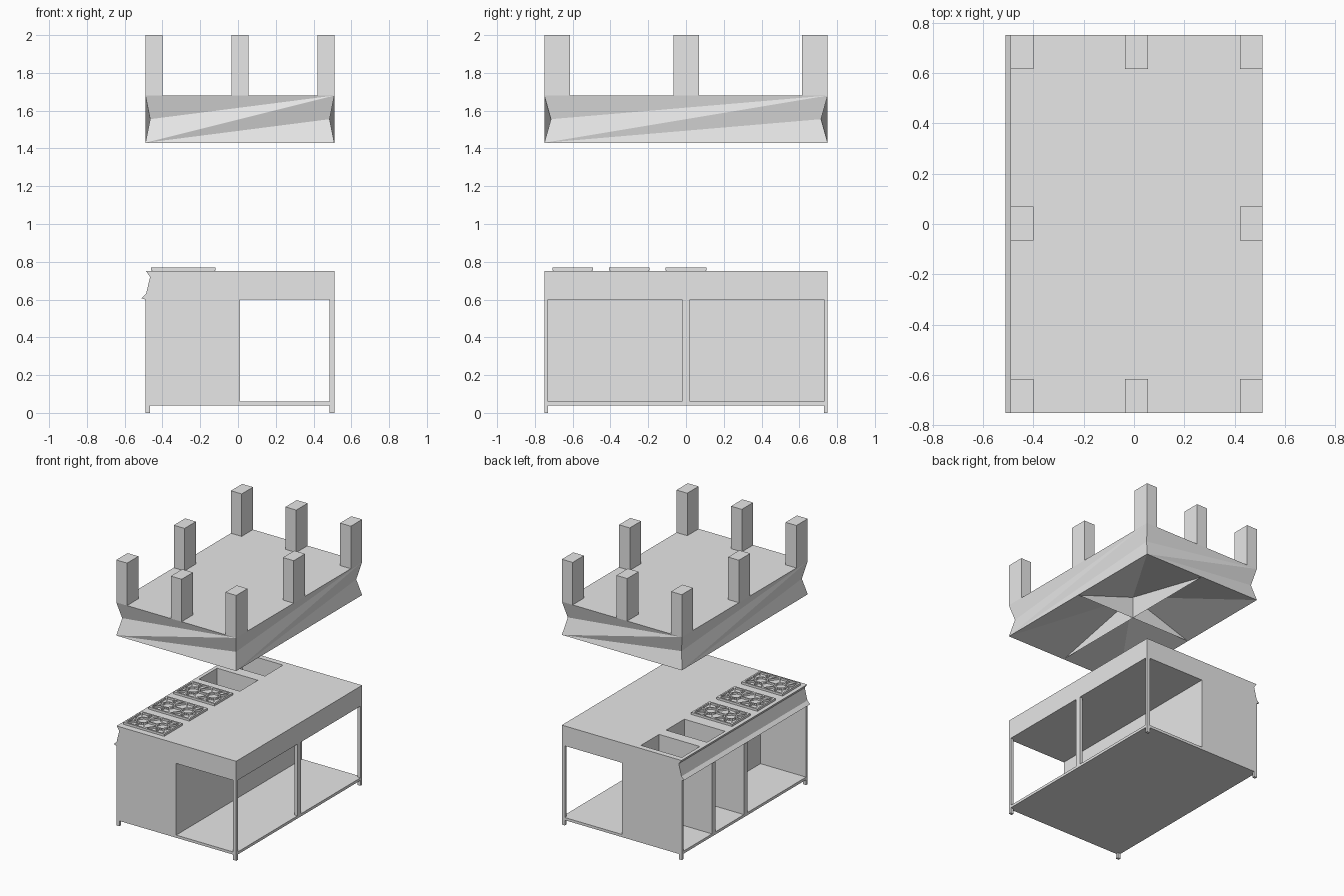
import bpy, bmesh, math
from mathutils import Vector, Matrix

cube = bpy.data.objects.get("Cube")
if cube:
    bpy.data.objects.remove(cube, do_unlink=True)

grey = bpy.data.materials.new("plain_grey")
grey.use_nodes = True
grey.diffuse_color = (0.8, 0.8, 0.8, 1)
grey.node_tree.nodes["Principled BSDF"].inputs["Base Color"].default_value = (0.8, 0.8, 0.8, 1)


def finish(name, bm):
    bmesh.ops.recalc_face_normals(bm, faces=bm.faces)
    mesh = bpy.data.meshes.new(name)
    bm.to_mesh(mesh)
    bm.free()
    mesh.materials.append(grey)
    obj = bpy.data.objects.new(name, mesh)
    bpy.context.collection.objects.link(obj)
    return obj


def add_box(bm, xs, ys, zs):
    lo, hi = Vector((xs[0], ys[0], zs[0])), Vector((xs[1], ys[1], zs[1]))
    matrix = Matrix.Translation((lo + hi) / 2) @ Matrix.Diagonal((*(hi - lo), 1))
    bmesh.ops.create_cube(bm, size=1, matrix=matrix)


def box(name, xs, ys, zs):
    bm = bmesh.new()
    add_box(bm, xs, ys, zs)
    return finish(name, bm)


def add_bar(bm, p, q, width, zs):
    # Straight bar between two points in the plane
    p, q = Vector(p), Vector(q)
    d, mid = q - p, (p + q) / 2
    matrix = (Matrix.Translation((mid.x, mid.y, sum(zs) / 2))
              @ Matrix.Rotation(math.atan2(d.y, d.x), 4, 'Z')
              @ Matrix.Diagonal((d.length, width, zs[1] - zs[0], 1)))
    bmesh.ops.create_cube(bm, size=1, matrix=matrix)


def cut(target, xs, ys, zs):
    cutter = box("cutter", xs, ys, zs)
    cutter.hide_render = True
    mod = target.modifiers.new("cut", 'BOOLEAN')
    mod.operation, mod.solver, mod.object = 'DIFFERENCE', 'EXACT', cutter
    bpy.context.view_layer.objects.active = target
    bpy.ops.object.modifier_apply(modifier=mod.name)
    bpy.data.objects.remove(cutter, do_unlink=True)


LEFT, RIGHT, BACK = -0.49, 0.51, 0.75
MID = (LEFT + RIGHT) / 2

# Cabinet: side profile with the control fascia, extruded along its length
profile = [(RIGHT, 0.04), (RIGHT, 0.75), (-0.487, 0.75), (-0.465, 0.72),
           (-0.487, 0.63), (-0.51, 0.607), (LEFT, 0.60), (LEFT, 0.04)]
bm = bmesh.new()
face = bm.faces.new([bm.verts.new((x, -BACK, z)) for x, z in profile])
ext = bmesh.ops.extrude_face_region(bm, geom=[face])
moved = [v for v in ext["geom"] if isinstance(v, bmesh.types.BMVert)]
bmesh.ops.translate(bm, verts=moved, vec=(0, 2 * BACK, 0))
cabinet = finish("cabinet", bm)

# Open bay, its side openings, and the cupboards under the fascia
opening = (0.06, 0.60)
cut(cabinet, (MID, 0.485), (-1, 1), opening)
for ys in ((-0.73, -0.02), (0.02, 0.73)):
    cut(cabinet, (0.3, 1), ys, opening)
for ys in ((-0.73, -0.03), (0.01, 0.35), (0.39, 0.73)):
    cut(cabinet, (-1, -0.11), ys, opening)

# Sink basins
for y in (0.3, 0.6):
    cut(cabinet, (-0.46, -0.12), (y - 0.108, y + 0.108), (0.61, 0.9))

# Feet
for side, x in (("left", RIGHT - 0.025), ("right", LEFT)):
    for end, y in (("front", -BACK), ("back", BACK - 0.02)):
        box(f"{end}_{side}_foot", (x, x + 0.025), (y, y + 0.02), (0, 0.04))

# Hob grates: tray, frame, two octagonal rings and their spokes
for i, cy in enumerate((-0.6, -0.3, 0)):
    bm = bmesh.new()
    cx, hx, hy = -0.29, 0.165, 0.102
    add_box(bm, (cx - hx, cx + hx), (cy - hy, cy + hy), (0.75, 0.756))
    zs = (0.754, 0.77)
    for s in (-1, 1):
        add_bar(bm, (cx - hx - 0.006, cy + s * hy), (cx + hx + 0.006, cy + s * hy), 0.012, zs)
        add_bar(bm, (cx + s * hx, cy - hy), (cx + s * hx, cy + hy), 0.012, zs)
        c = Vector((cx + s * hx / 2, cy))
        spoke = [Vector((math.cos(a), math.sin(a))) for a in
                 (math.pi * (k + 0.5) / 4 for k in range(8))]
        for k in range(8):
            add_bar(bm, c + spoke[k] * 0.045, c + spoke[k - 1] * 0.045, 0.01, zs)
        for sx in (-1, 1):
            add_bar(bm, c + Vector((sx * 0.042, 0)), c + Vector((sx * hx / 2, 0)), 0.01, zs)
            add_bar(bm, c + Vector((0, sx * 0.042)), c + Vector((0, sx * hy)), 0.01, zs)
            for sy in (-1, 1):
                add_bar(bm, c + Vector((sx, sy)) * 0.031,
                        c + Vector((sx * hx / 2, sy * hy)), 0.01, zs)
    finish(f"hob_grate_{i + 1}", bm)

# Hood: corners pinched at mid height, underside rising to a central peak
bm = bmesh.new()
corners = [(-1, -1), (1, -1), (1, 1), (-1, 1)]


def ring(hx, hy, z):
    return [bm.verts.new((MID + sx * hx, sy * hy, z)) for sx, sy in corners]


low, pinch, high = ring(0.5, 0.75, 1.43), ring(0.475, 0.715, 1.555), ring(0.5, 0.75, 1.68)
peak = bm.verts.new((MID, 0, 1.6))
bm.faces.new(high)
for i in range(4):
    j = (i + 1) % 4
    for tri in ((high[i], pinch[i], high[j]), (pinch[i], low[i], high[j]),
                (low[i], pinch[j], high[j]), (low[i], low[j], pinch[j]),
                (low[j], low[i], peak)):
        bm.faces.new(tri)
finish("hood", bm)

# Triangular fins crossing below the peak
for name, arm in (("long_hood_fin", Vector((0, 0.745, 0))), ("cross_hood_fin", Vector((0.495, 0, 0)))):
    bm = bmesh.new()
    base = Vector((MID, 0, 1.432))
    bm.faces.new([bm.verts.new(p) for p in (base - arm, base + arm, base + Vector((0, 0, 0.165)))])
    finish(name, bm)

# Ceiling posts around the hood's edge
columns = ((LEFT, -0.40), (-0.035, 0.055), (0.42, RIGHT))
rows = ((-BACK, -0.615), (-0.065, 0.07), (0.615, BACK))
for i, xs in enumerate(columns):
    for j, ys in enumerate(rows):
        if (i, j) != (1, 1):
            box(f"hood_post_{i + 1}_{j + 1}", xs, ys, (1.68, 2))
